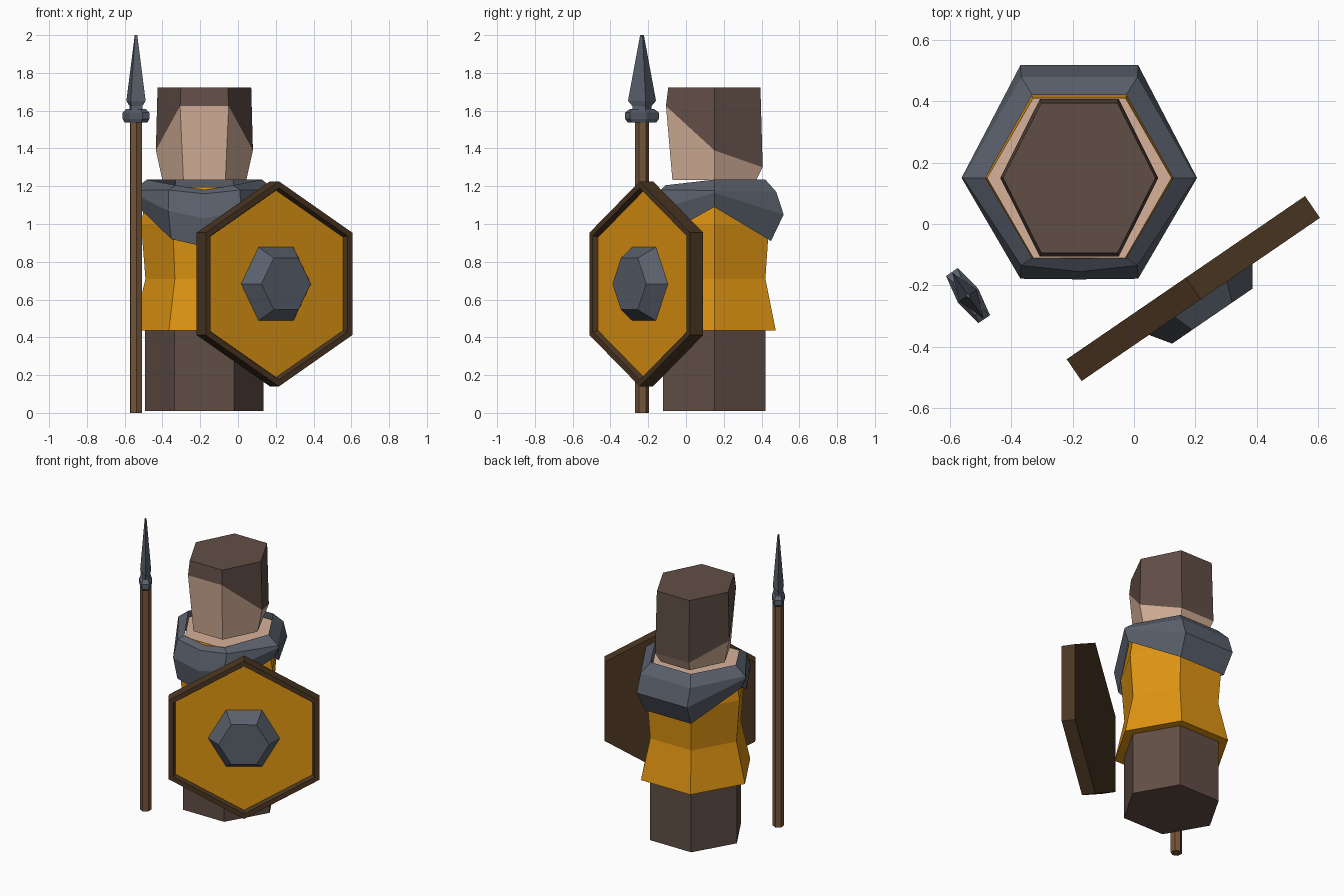
import bpy
import bmesh
from math import sin, cos, pi, radians
from mathutils import Matrix, Vector

if "Cube" in bpy.data.objects:
    bpy.data.objects.remove(bpy.data.objects["Cube"])

BODY = Matrix.Translation((-0.178, 0.15, 0))
TURN = Matrix.Rotation(radians(34.4), 4, 'Z')


def material(name, color):
    m = bpy.data.materials.new(name)
    m.use_nodes = True
    m.diffuse_color = (*color, 1)
    node = m.node_tree.nodes["Principled BSDF"]
    node.inputs["Base Color"].default_value = (*color, 1)
    node.inputs["Roughness"].default_value = 0.9
    return m


CLOTH = material("orange cloth", (0.74, 0.30, 0.006))
SKIN = material("skin", (0.67, 0.44, 0.32))
BROWN = material("dull brown", (0.12, 0.076, 0.061))
STEEL = material("dark steel", (0.102, 0.117, 0.15))
DARK_WOOD = material("dark wood", (0.07, 0.037, 0.016))
WOOD = material("shaft wood", (0.18, 0.093, 0.04))


def hexagon(z, r, half_y=None, turn=0):
    """Six points; z is a number or (side, back, front)."""
    half_y = half_y or r * cos(pi / 6)
    side, back, front = z if isinstance(z, tuple) else (z, z, z)
    points = []
    for i, h in enumerate((side, back, back, side, front, front)):
        a = i * pi / 3 + turn
        y = sin(a) * half_y / cos(pi / 6)
        points.append((r * cos(a), y, h))
    return points


def loft(name, rings, mats, frame, band_mats=None, top_mat=0, loop=False):
    """Skin a stack of rings; each band of faces may have its own material."""
    bm = bmesh.new()
    levels = [[bm.verts.new(p) for p in ring] for ring in rings]
    n = len(levels[0])
    pairs = list(zip(levels, levels[1:]))
    if loop:
        pairs.append((levels[-1], levels[0]))
    for k, (low, high) in enumerate(pairs):
        for i in range(n):
            j = (i + 1) % n
            f = bm.faces.new((low[i], low[j], high[j], high[i]))
            f.material_index = band_mats[k] if band_mats else 0
    if not loop:
        bm.faces.new(levels[0][::-1])
        bm.faces.new(levels[-1]).material_index = top_mat
    bmesh.ops.recalc_face_normals(bm, faces=bm.faces)
    bm.transform(frame)
    mesh = bpy.data.meshes.new(name)
    bm.to_mesh(mesh)
    bm.free()
    for m in mats:
        mesh.materials.append(m)
    obj = bpy.data.objects.new(name, mesh)
    bpy.context.collection.objects.link(obj)
    return obj


# Legs block
loft("legs", [hexagon(0.01, 0.314), hexagon(0.5, 0.314)], [BROWN], BODY)

# Tunic, with bare skin at the neck opening
loft("tunic",
     [hexagon(0.435, 0.376), hexagon(0.71, 0.312),
      hexagon(1.0, 0.335), hexagon(1.195, 0.30)],
     [CLOTH, SKIN], BODY, top_mat=1)

# Head, hair above the sloping hairline
loft("head",
     [hexagon(1.232, 0.222, 0.222),
      hexagon((1.39, 1.30, 1.625), 0.257, 0.256),
      hexagon(1.722, 0.248, 0.244)],
     [SKIN, BROWN], BODY, band_mats=[0, 1], top_mat=1)


# Mantle around the shoulders, with an extra point at the middle of the front
def mantle_ring(side, back, front, middle):
    (sr, sz), (by, bz), (fy, fz), (my, mz) = side, back, front, middle
    half = sr / 2
    return [(sr, 0, sz), (half, by, bz), (-half, by, bz), (-sr, 0, sz),
            (-half, -fy, fz), (0, -my, mz), (half, -fy, fz)]


loft("shoulder_mantle",
     [mantle_ring((0.305, 1.235), (0.27, 1.235), (0.26, 1.205), (0.262, 1.18)),
      mantle_ring((0.378, 1.178), (0.328, 1.17), (0.285, 1.18), (0.305, 1.16)),
      mantle_ring((0.383, 1.165), (0.367, 1.05), (0.328, 1.07), (0.33, 1.03)),
      mantle_ring((0.35, 1.09), (0.30, 0.91), (0.305, 0.92), (0.31, 0.88))],
     [STEEL], BODY, loop=True)

# Shield: built lying flat, then stood up to face forward and turned
SHIELD = (Matrix.Translation((0.193, -0.21, 0.683)) @ TURN
          @ Matrix.Rotation(pi / 2, 4, 'X'))
POINT_UP = pi / 6
loft("shield",
     [hexagon(-0.043, 0.5425, turn=POINT_UP), hexagon(0.043, 0.5425, turn=POINT_UP),
      hexagon(0.043, 0.508, turn=POINT_UP), hexagon(0.015, 0.495, turn=POINT_UP)],
     [DARK_WOOD, CLOTH], SHIELD, top_mat=1)
loft("shield_boss", [hexagon(0.01, 0.2275), hexagon(0.109, 0.158)], [STEEL], SHIELD)

# Spear
SPEAR = Matrix.Translation((-0.54, -0.233, 0)) @ TURN
loft("spear_shaft", [hexagon(0, 0.036), hexagon(1.56, 0.036)], [WOOD], SPEAR)


def socket_ring(z, s):
    outline = [(0.04, 0), (0.023, 0.093), (-0.023, 0.093),
               (-0.04, 0), (-0.023, -0.093), (0.023, -0.093)]
    return [(x * s, y * s, z) for x, y in outline]


def blade_ring(z, thick, wide):
    return [(thick, 0, z), (0, wide, z), (-thick, 0, z), (0, -wide, z)]


loft("spear_socket",
     [socket_ring(1.538, 0.85), socket_ring(1.557, 1), socket_ring(1.59, 1),
      socket_ring(1.61, 0.7)], [STEEL], SPEAR)
loft("spear_blade",
     [blade_ring(1.6, 0.034, 0.06), blade_ring(1.625, 0.03, 0.062),
      blade_ring(1.652, 0.034, 0.09), blade_ring(2.0, 0.006, 0.012)], [STEEL], SPEAR)
